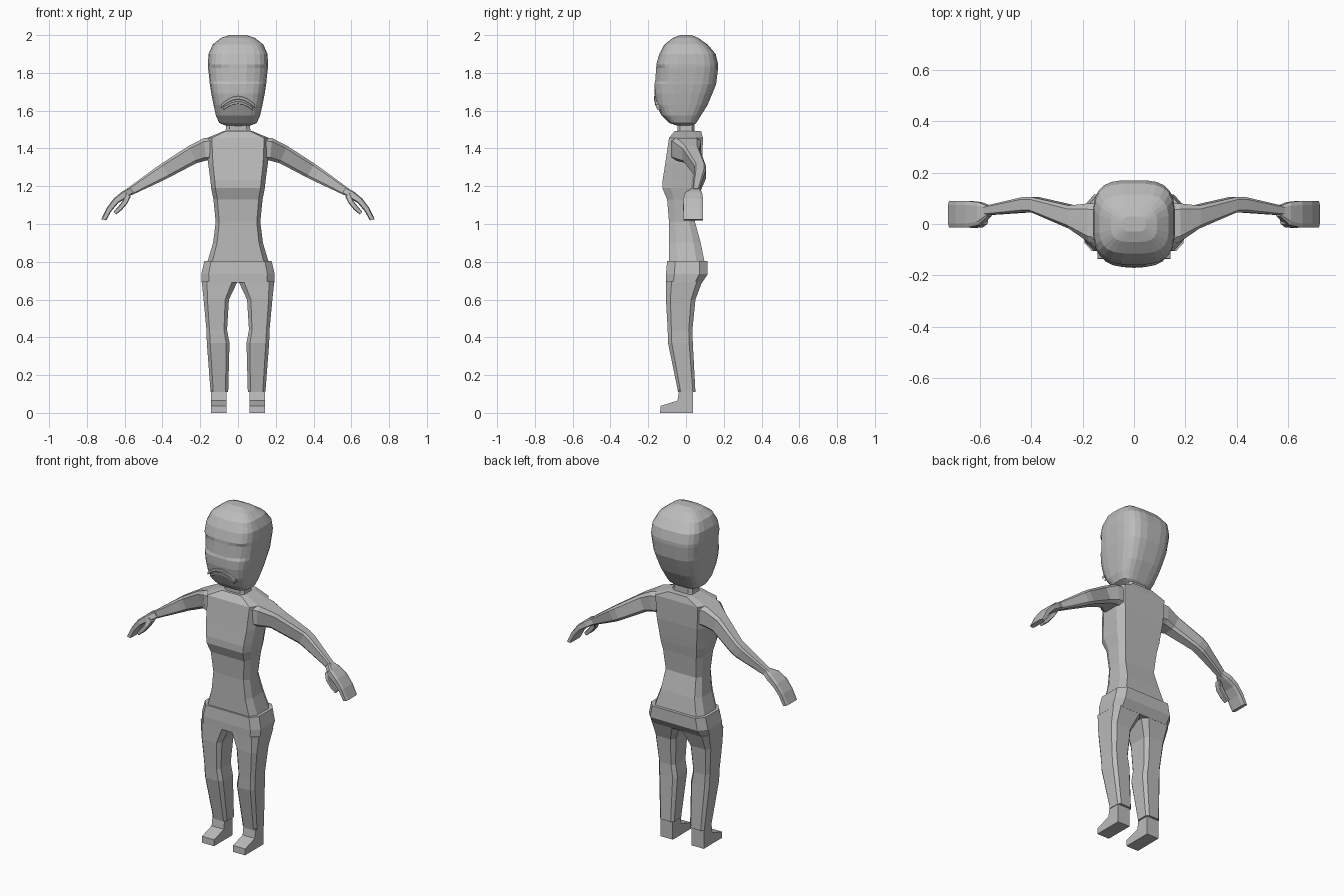
import bpy, bmesh, math
from mathutils import Vector

if "Cube" in bpy.data.objects:
    bpy.data.objects.remove(bpy.data.objects["Cube"])

grey = bpy.data.materials.new("plain_grey")
grey.diffuse_color = (0.5, 0.5, 0.5, 1)
grey.use_nodes = True
grey.node_tree.nodes["Principled BSDF"].inputs["Base Color"].default_value = grey.diffuse_color


def finish(name, bm, mirror=False):
    bmesh.ops.recalc_face_normals(bm, faces=bm.faces[:])
    me = bpy.data.meshes.new(name)
    bm.to_mesh(me)
    bm.free()
    me.materials.append(grey)
    ob = bpy.data.objects.new(name, me)
    bpy.context.collection.objects.link(ob)
    if mirror:
        mod = ob.modifiers.new("Mirror", 'MIRROR')
        mod.use_mirror_merge = False
    return ob


def loft(name, rings, mirror=False):
    """Skin a list of equal-length vertex rings and cap both ends."""
    bm = bmesh.new()
    rows = [[bm.verts.new(p) for p in r] for r in rings]
    n = len(rows[0])
    for a, b in zip(rows, rows[1:]):
        for i in range(n):
            j = (i + 1) % n
            bm.faces.new((a[i], a[j], b[j], b[i]))
    bm.faces.new(rows[0])
    bm.faces.new(rows[-1])
    return finish(name, bm, mirror)


def section(c, u, v, hu, hv, cu=0.3, cv=0.3):
    """Rectangle with chamfered corners, spanned by u and v."""
    a, b = 1 - cu, 1 - cv
    pts = [(a, -1), (1, -b), (1, b), (a, 1), (-a, 1), (-1, b), (-1, -b), (-a, -1)]
    return [Vector(c) + Vector(u) * hu * s + Vector(v) * hv * t for s, t in pts]


def level(z, x0, x1, y0, y1, cu=0.3, cv=0.3):
    """Horizontal section between the given limits."""
    return section(((x0 + x1) / 2, (y0 + y1) / 2, z), (1, 0, 0), (0, 1, 0),
                   (x1 - x0) / 2, (y1 - y0) / 2, cu, cv)


def limb(name, rows):
    """Mirrored limb: x, y, z, half width, half thickness, downward slope."""
    rings = []
    for x, y, z, hy, ht, deg in rows:
        a = math.radians(deg)
        rings.append(section((x, y, z), (0, 1, 0), (math.sin(a), 0, math.cos(a)), hy, ht))
    return loft(name, rings, True)


# Head: rounded-square rings, z, half width, front y, back y, face recess
head_rows = [
    (1.515, .05, -.03, .03, 0), (1.535, .10, -.09, .055, 0), (1.575, .118, -.13, .08, 0),
    (1.63, .13, -.158, .115, 0), (1.69, .142, -.168, .14, 0), (1.74, .15, -.17, .16, .003),
    (1.755, .151, -.17, .162, .012), (1.825, .159, -.165, .171, .013), (1.845, .16, -.158, .171, 0),
    (1.90, .157, -.142, .158, 0), (1.95, .135, -.115, .115, 0), (1.985, .09, -.07, .065, 0),
    (2.0, .045, -.03, .03, 0)]
N = 24
head_rings = []
for z, w, yf, yb, recess in head_rows:
    ring = []
    for i in range(N):
        t = 2 * math.pi * (i + .5) / N
        c, s = math.cos(t), math.sin(t)
        x = w * math.copysign(abs(c) ** .6, c)
        y = (yf + yb) / 2 + (yb - yf) / 2 * math.copysign(abs(s) ** .6, s)
        if s < -.6 and abs(c) > .2:   # eye sockets either side of the nose ridge
            y += recess
        elif s < -.6:
            y += recess * .5
        ring.append((x, y, z))
    head_rings.append(ring)
loft("head", head_rings)

# Down-turned lips
for name, half, top, drop, ht in (("upper_lip", .09, 1.668, .045, .009),
                                  ("lower_lip", .078, 1.642, .032, .007)):
    rings = []
    for i in range(9):
        k = -1 + i / 4
        rings.append(section((half * k, -.158 + .013 * k * k + (1.66 - top) * .2, top - drop * k * k),
                             (0, 1, 0), (0, 0, 1), .011, ht))
    loft(name, rings)

# Neck
loft("neck", [level(z, -w, w, -.045, .045) for z, w in ((1.46, .075), (1.50, .065), (1.56, .06))])

# Torso: z, half width, front y, back y
torso_rows = [
    (.79, .165, -.09, .10), (.90, .132, -.09, .078), (1.01, .118, -.09, .048),
    (1.13, .13, -.10, .06), (1.19, .142, -.125, .07), (1.23, .146, -.124, .075),
    (1.32, .158, -.11, .085), (1.455, .165, -.09, .09), (1.492, .075, -.06, .08)]
loft("torso", [level(z, -w, w, f, b, .16, .45) for z, w, f, b in torso_rows])

# Trouser top with its waistband edge
hip_rows = [(.69, .192, -.105, .085), (.735, .194, -.106, .115), (.805, .178, -.10, .115)]
loft("trouser_waist", [level(z, -w, w, f, b, .2, .4) for z, w, f, b in hip_rows])

# Trouser legs: z, inner x, outer x, front y, back y
leg_rows = [
    (.11, .052, .145, -.042, .05), (.37, .045, .165, -.095, .036), (.44, .058, .167, -.097, .034),
    (.60, .048, .182, -.106, .05), (.695, .003, .192, -.105, .086)]
loft("trouser_leg", [level(z, *r) for z, *r in leg_rows], True)

# Feet: side profile extruded across the width
bm = bmesh.new()
profile = [(-.137, 0), (.036, 0), (.036, .125), (-.036, .125), (-.045, .065), (-.135, .037)]
face = bm.faces.new([bm.verts.new((.062, y, z)) for y, z in profile])
ext = bmesh.ops.extrude_face_region(bm, geom=[face])
bmesh.ops.translate(bm, vec=(.08, 0, 0),
                    verts=[g for g in ext["geom"] if isinstance(g, bmesh.types.BMVert)])
finish("foot", bm, True)

# Arms
limb("arm", [
    (.14, 0, 1.397, .08, .062, 0), (.175, .005, 1.395, .075, .06, 5),
    (.24, .027, 1.368, .045, .05, 24), (.385, .075, 1.283, .03, .042, 30),
    (.42, .075, 1.262, .03, .039, 32), (.575, .052, 1.17, .018, .021, 36)])

# Mitten hands and hooked thumbs
limb("hand", [
    (.562, .05, 1.178, .02, .019, 35), (.60, .04, 1.156, .045, .021, 35),
    (.645, .038, 1.124, .052, .017, 44), (.682, .038, 1.078, .052, .015, 58),
    (.711, .038, 1.022, .052, .013, 76)])
limb("thumb", [
    (.58, .02, 1.155, .02, .016, 50), (.597, .004, 1.118, .018, .014, 58),
    (.625, .002, 1.083, .017, .013, 45), (.652, .002, 1.058, .015, .01, 38)])
